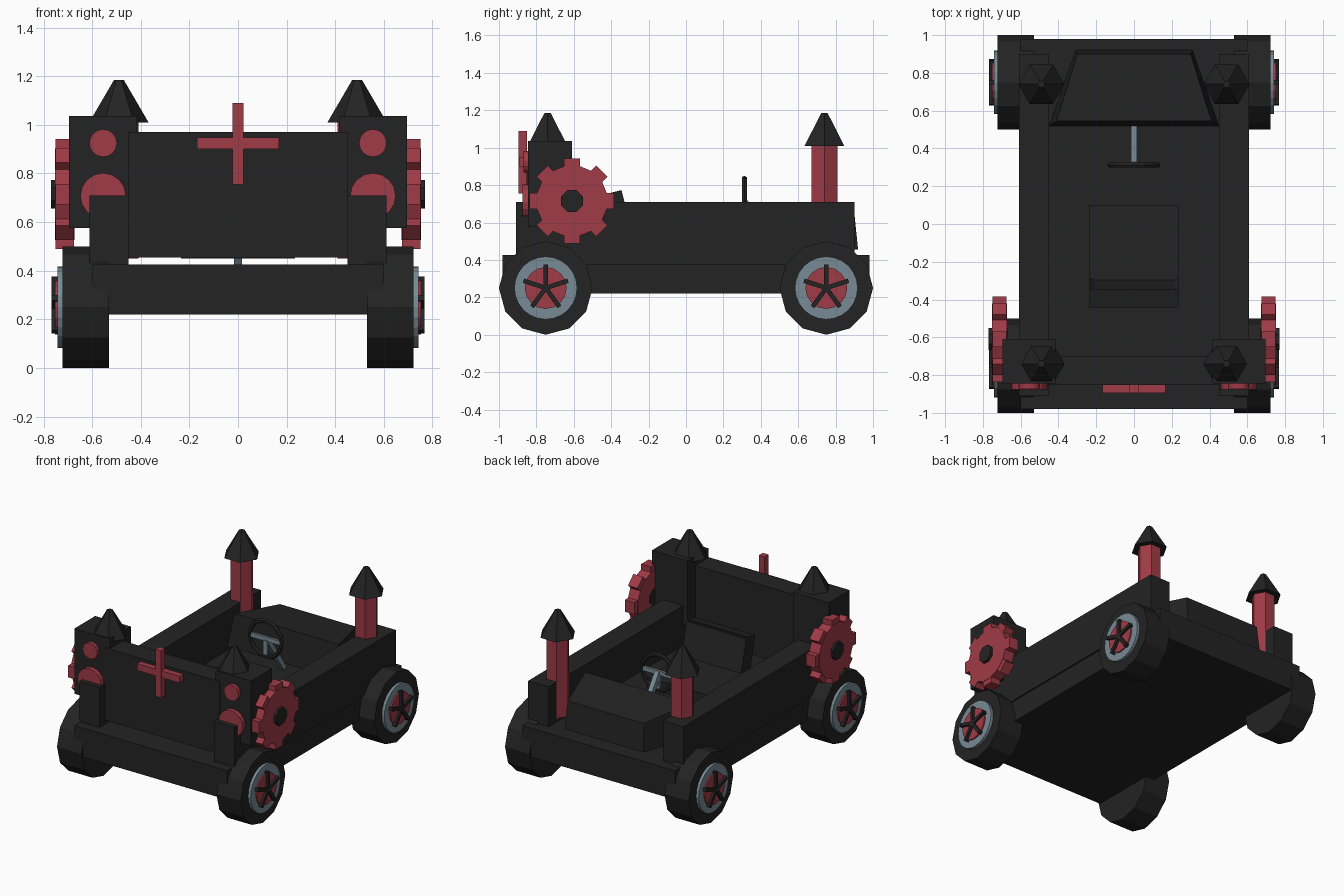
import bpy, bmesh, math
from mathutils import Matrix, Vector

if "Cube" in bpy.data.objects:
    bpy.data.objects.remove(bpy.data.objects["Cube"])


def material(name, rgb):
    m = bpy.data.materials.new(name)
    m.diffuse_color = (*rgb, 1)
    m.use_nodes = True
    m.node_tree.nodes["Principled BSDF"].inputs["Base Color"].default_value = m.diffuse_color
    return m


BLACK = material("charcoal", (0.017, 0.017, 0.017))
RED = material("dull_red", (0.35, 0.043, 0.062))
STEEL = material("blue_grey", (0.19, 0.26, 0.30))


def finish(name, bm, mat):
    bmesh.ops.recalc_face_normals(bm, faces=bm.faces[:])
    me = bpy.data.meshes.new(name)
    bm.to_mesh(me)
    bm.free()
    me.materials.append(mat)
    ob = bpy.data.objects.new(name, me)
    bpy.context.collection.objects.link(ob)
    return ob


def add_box(bm, x, y, z, rot=None):
    """Box from three (min, max) ranges, optionally rotated by a matrix."""
    size = Vector((x[1] - x[0], y[1] - y[0], z[1] - z[0]))
    mid = Vector((x[0] + x[1], y[0] + y[1], z[0] + z[1])) / 2
    m = Matrix.Translation(mid) @ Matrix.Diagonal((*size, 1))
    bmesh.ops.create_cube(bm, size=1, matrix=(rot or Matrix()) @ m)


def box(name, x, y, z, mat, rot=None):
    bm = bmesh.new()
    add_box(bm, x, y, z, rot)
    return finish(name, bm, mat)


def sbox(name, s, x, y, z, mat):
    """Box on side s (+1 right, -1 left)."""
    return box(name, sorted((s * x[0], s * x[1])), y, z, mat)


def prism(name, axis, a, b, centre, r, n, mat, r2=None, turn=0.0):
    """n-sided prism or cone along an axis from a to b; centre is the other two coordinates."""
    bm = bmesh.new()
    rings = []
    for pos, rad in ((a, r), (b, r if r2 is None else r2)):
        ring = []
        for i in range(n):
            t = turn + 2 * math.pi * i / n
            u, v = centre[0] + rad * math.cos(t), centre[1] + rad * math.sin(t)
            ring.append(bm.verts.new({"x": (pos, u, v), "y": (u, pos, v), "z": (u, v, pos)}[axis]))
        rings.append(ring)
    for i in range(n):
        j = (i + 1) % n
        bm.faces.new((rings[0][i], rings[0][j], rings[1][j], rings[1][i]))
    bm.faces.new(rings[0])
    bm.faces.new(rings[1])
    return finish(name, bm, mat)


def side_name(s):
    return "right" if s > 0 else "left"


# Chassis slab with bumper ends, and the front wall
box("chassis", (-0.6, 0.6), (-0.98, 0.98), (0.22, 0.425), BLACK)
box("front_wall", (-0.45, 0.45), (-0.852, -0.70), (0.455, 0.97), BLACK)

# Cross on the front wall
bm = bmesh.new()
add_box(bm, (-0.023, 0.023), (-0.895, -0.85), (0.755, 1.09))
add_box(bm, (-0.168, 0.168), (-0.894, -0.85), (0.90, 0.948))
finish("front_cross", bm, RED)

for s in (1, -1):
    side = side_name(s)
    sbox(side + "_wall", s, (0.45, 0.61), (-0.91, 0.90), (0.375, 0.71), BLACK)
    # Front tower block, lamps and caps
    sbox(side + "_front_tower", s, (0.415, 0.695), (-0.845, -0.61), (0.575, 1.037), BLACK)
    prism(side + "_small_lamp", "y", -0.87, -0.83, (s * 0.555, 0.925), 0.057, 16, RED)
    prism(side + "_large_lamp", "y", -0.875, -0.83, (s * 0.555, 0.708), 0.094, 16, RED)
    prism(side + "_rear_tower", "z", 0.45, 1.02, (s * 0.49, 0.74), 0.08, 6, RED)
    for y, end in ((-0.74, "front"), (0.74, "rear")):
        prism(f"{side}_{end}_tower_cap", "z", 1.01, 1.185, (s * 0.49, y), 0.122, 6, BLACK, r2=0.02)

    # Cog on the side of each front tower
    cy, cz = -0.61, 0.715
    bm = bmesh.new()
    for i in range(8):
        rot = (Matrix.Translation((0, cy, cz)) @ Matrix.Rotation(math.pi / 4 * i, 4, "X"))
        add_box(bm, sorted((s * 0.675, s * 0.75)), (-0.042, 0.042), (0.10, 0.226), rot)
    finish(side + "_cog_teeth", bm, RED)
    prism(side + "_cog_disc", "x", s * 0.672, s * 0.752, (cy, cz), 0.192, 16, RED, turn=math.pi / 16)
    prism(side + "_cog_hub", "x", s * 0.67, s * 0.77, (cy, cz), 0.063, 8, BLACK, turn=math.pi / 8)

    # Wheels: tyre, rim, disc and five-spoke star
    for y, end in ((-0.75, "front"), (0.75, "rear")):
        w = f"{side}_{end}_"
        c = (y, 0.25)
        prism(w + "tyre", "x", s * 0.53, s * 0.722, c, 0.25, 12, BLACK)
        prism(w + "rim", "x", s * 0.70, s * 0.742, c, 0.168, 24, STEEL)
        prism(w + "wheel_disc", "x", s * 0.72, s * 0.752, c, 0.112, 16, RED)
        bm = bmesh.new()
        for i in range(5):
            rot = Matrix.Translation((0, *c)) @ Matrix.Rotation(math.tau / 5 * i, 4, "X")
            add_box(bm, sorted((s * 0.74, s * 0.768)), (-0.012, 0.012), (0, 0.125), rot)
        finish(w + "spokes", bm, BLACK)

# Tapered hood behind the steering wheel
bm = bmesh.new()
base = [bm.verts.new(p) for p in
        ((-0.45, 0.52, 0.455), (0.45, 0.52, 0.455), (0.31, 0.92, 0.455), (-0.31, 0.92, 0.455))]
top = [bm.verts.new(p) for p in
       ((-0.41, 0.545, 0.69), (0.41, 0.545, 0.69), (0.30, 0.90, 0.65), (-0.30, 0.90, 0.65))]
bm.faces.new(base)
bm.faces.new(top)
for i in range(4):
    j = (i + 1) % 4
    bm.faces.new((base[i], base[j], top[j], top[i]))
finish("hood", bm, BLACK)

# Seat with a tilted, inset backrest
box("seat_base", (-0.235, 0.235), (-0.38, 0.10), (0.45, 0.53), BLACK)
bm = bmesh.new()
tilt = Matrix.Translation((0, -0.30, 0.47)) @ Matrix.Rotation(math.radians(14), 4, "X")
add_box(bm, (-0.235, 0.235), (-0.07, 0.03), (0, 0.305), tilt)
bm.normal_update()
front = max(bm.faces, key=lambda f: f.normal.y)
bmesh.ops.inset_individual(bm, faces=[front], thickness=0.03, depth=-0.012)
finish("seat_back", bm, BLACK)

# Steering wheel: rim, spokes and column
bm = bmesh.new()
n, m, sections = 16, 6, []
for i in range(n):
    t = math.tau * i / n
    ring = []
    for k in range(m):
        a = math.tau * k / m
        r = 0.125 + 0.015 * math.cos(a)
        ring.append(bm.verts.new((r * math.cos(t), 0.312 + 0.015 * math.sin(a), 0.71 + r * math.sin(t))))
    sections.append(ring)
for i in range(n):
    p, q = sections[i], sections[(i + 1) % n]
    for k in range(m):
        l = (k + 1) % m
        bm.faces.new((p[k], q[k], q[l], p[l]))
finish("steering_rim", bm, BLACK)
bm = bmesh.new()
add_box(bm, (-0.12, 0.12), (0.304, 0.322), (0.695, 0.725))
add_box(bm, (-0.015, 0.015), (0.304, 0.322), (0.59, 0.71))
finish("steering_spokes", bm, STEEL)
a, b = Vector((0, 0.315, 0.71)), Vector((0, 0.51, 0.425))
lean = Matrix.Translation(a) @ (b - a).to_track_quat("Z", "Y").to_matrix().to_4x4()
box("steering_column", (-0.017, 0.017), (-0.017, 0.017), (0, (b - a).length), STEEL, lean)
